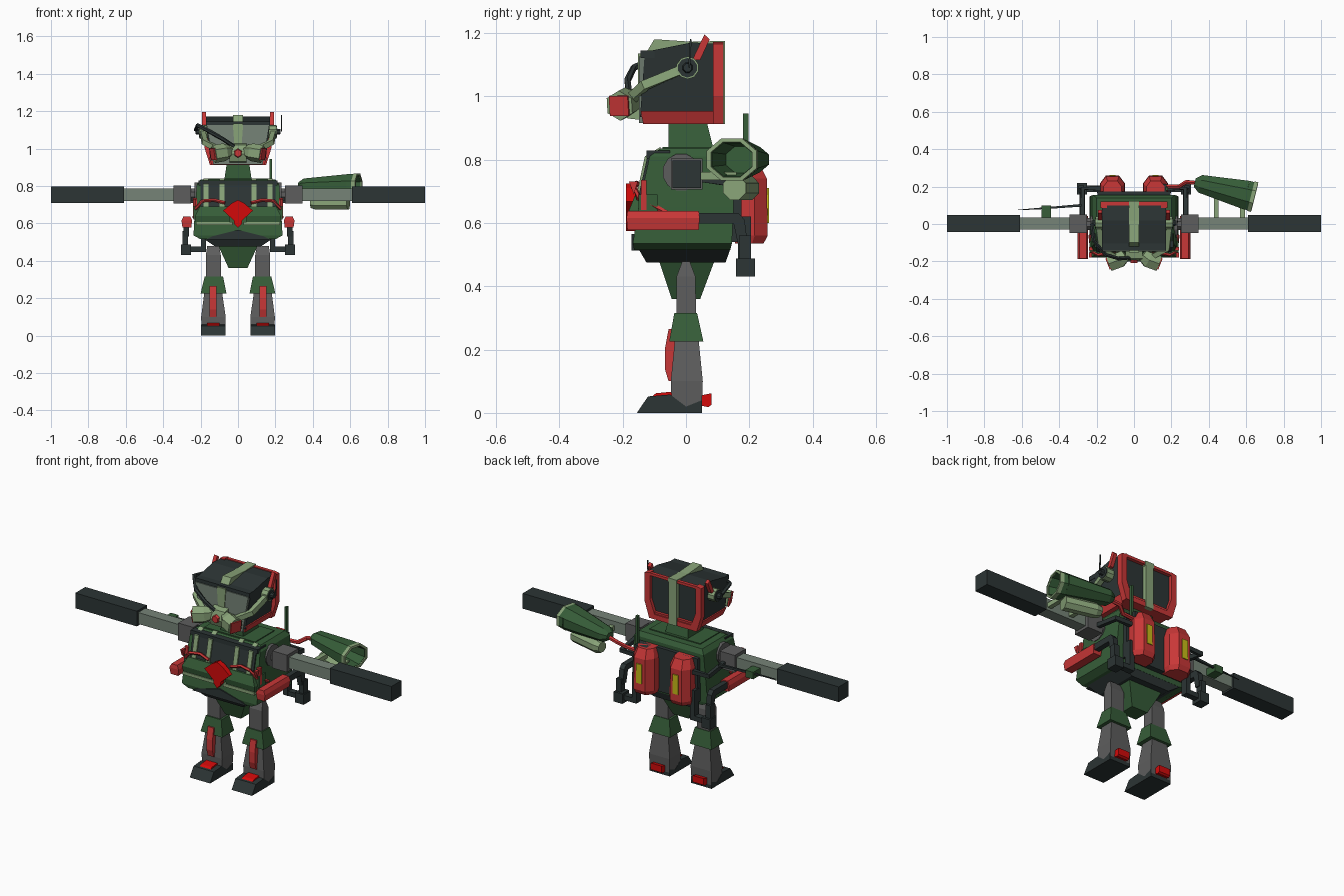
import bpy, bmesh, math
from mathutils import Vector


def mat(name, r, g, b):
    m = bpy.data.materials.new(name)
    m.diffuse_color = (r, g, b, 1)
    return m


DARK = mat("dark_slate", .025, .035, .035)
GREEN = mat("forest_green", .037, .11, .04)
LIGHT = mat("pale_green", .25, .37, .19)
RED = mat("red", .58, .038, .038)
BRIGHT = mat("bright_red", .65, .003, .003)
GRAY = mat("gray", .11, .11, .11)
STONE = mat("gray_green", .18, .23, .185)
YELLOW = mat("yellow", .58, .5, .01)


def finish(name, bm, m, mirror):
    bmesh.ops.recalc_face_normals(bm, faces=bm.faces)
    me = bpy.data.meshes.new(name)
    bm.to_mesh(me)
    bm.free()
    me.materials.append(m)
    ob = bpy.data.objects.new(name, me)
    bpy.context.collection.objects.link(ob)
    if mirror:
        ob.modifiers.new("Mirror", 'MIRROR')
    return ob


def loft(name, rings, m, mirror=False, caps=(True, True)):
    """Skin a list of equally sized point rings."""
    bm = bmesh.new()
    vs = [[bm.verts.new(p) for p in r] for r in rings]
    n = len(vs[0])
    for a, b in zip(vs, vs[1:]):
        for i in range(n):
            bm.faces.new((a[i], a[(i + 1) % n], b[(i + 1) % n], b[i]))
    if caps[0]:
        bm.faces.new(vs[0])
    if caps[1]:
        bm.faces.new(vs[-1])
    return finish(name, bm, m, mirror)


def taper(name, levels, m, mirror=False):
    """Stack of rectangles: (z, x0, x1, y0, y1)."""
    return loft(name, [[(a, c, z), (b, c, z), (b, d, z), (a, d, z)]
                       for z, a, b, c, d in levels], m, mirror)


def box(name, x0, x1, y0, y1, z0, z1, m, mirror=False):
    return taper(name, [(z0, x0, x1, y0, y1), (z1, x0, x1, y0, y1)], m, mirror)


def side(name, x0, x1, pts, m, mirror=False):
    """Extrude a (y, z) outline along x."""
    return loft(name, [[(x, y, z) for y, z in pts] for x in (x0, x1)], m, mirror)


def front(name, y0, y1, pts, m, mirror=False):
    """Extrude an (x, z) outline along y."""
    return loft(name, [[(x, y, z) for x, z in pts] for y in (y0, y1)], m, mirror)


def sweep(name, stops, n, m, mirror=False, caps=(True, True)):
    """Round section along stops of (point, radius); may double back to form a bore."""
    ps = [Vector(p) for p, r in stops]
    rings, last = [], None
    for i, (p, r) in enumerate(stops):
        d = ps[min(i + 1, len(ps) - 1)] - ps[max(i - 1, 0)]
        if d.length < 1e-6:
            d = last.copy()
        d.normalize()
        if last and d.dot(last) < -.3:
            d = -d
        last = d
        up = Vector((0, 0, 1)) if abs(d.z) < .9 else Vector((0, 1, 0))
        u = d.cross(up).normalized()
        v = u.cross(d)
        rings.append([ps[i] + r * (math.cos(t) * u + math.sin(t) * v)
                      for t in (2 * math.pi * (k + .5) / n for k in range(n))])
    return loft(name, rings, m, mirror, caps)


def pipe(name, pts, r, n, m, mirror=False):
    return sweep(name, [(p, r) for p in pts], n, m, mirror)


# Head shell, visor and red back frame
side_pts = [(-.145, .935), (.1, .935), (.1, 1.165), (.02, 1.17), (-.13, 1.14)]
head = side("head", -.172, .172, side_pts, DARK)
for v in head.data.vertices:
    v.co.x *= .85 + .15 * min(1, (v.co.z - .93) / .2)
taper("head_base", [(.912, -.14, .14, -.135, .11), (.953, -.157, .157, -.143, .115)], RED)
front("visor", -.148, -.13, [(-.132, .915), (.132, .915), (.168, 1.125), (-.168, 1.125)], STONE)
box("visor_brow", -.172, .172, -.143, -.1, 1.12, 1.145, DARK)
front("back_frame_side", .085, .119, [(.105, .912), (.15, .912), (.178, 1.0), (.178, 1.165),
                                     (.145, 1.172), (.145, 1.02)], RED, True)
box("back_frame_top", -.15, .15, .1, .119, 1.155, 1.17, RED)
box("back_frame_bottom", -.13, .13, .09, .119, .912, .94, RED)
# Pale crest running over the head
side("crest_top", -.027, .027, [(-.145, 1.12), (-.13, 1.13), (-.1, 1.18), (.02, 1.172),
                                (.123, 1.175), (.123, 1.15), (-.1, 1.13)], LIGHT)
box("crest_back", -.025, .025, .1, .123, .912, 1.17, LIGHT)
front("crest_front", -.152, -.14, [(-.018, 1.0), (.018, 1.0), (.028, 1.135), (-.028, 1.135)], LIGHT)
# Ear discs, red fins, aerial
sweep("ear_ring", [((.16, .005, 1.09), .036), ((.205, .005, 1.09), .036)], 10, LIGHT, True)
sweep("ear_disc", [((.2, .005, 1.09), .031), ((.209, .005, 1.09), .031)], 10, DARK, True)
sweep("ear_hub", [((.205, .005, 1.09), .018), ((.228, .005, 1.09), .014)], 8, DARK, True)
side("ear_fin", .172, .192, [(.02, 1.115), (.045, 1.115), (.075, 1.18), (.058, 1.195)], RED, True)
pipe("ear_aerial", [(.232, .01, 1.09), (.232, .015, 1.18)], .004, 4, DARK)
# Breathing mask: straps, muzzle, filters and hose
pipe("mask_strap", [(.19, 0, 1.09), (.178, -.13, 1.035), (.09, -.18, .985)], .02, 4, LIGHT, True)
side("muzzle", -.045, .045, [(-.14, .925), (-.185, .93), (-.2, .97), (-.185, 1.02), (-.14, 1.03)], LIGHT)
sweep("muzzle_valve", [((0, -.19, .975), .025), ((0, -.208, .975), .02)], 6, RED)
sweep("filter", [((.045, -.165, .985), .034), ((.075, -.19, .98), .048),
                 ((.13, -.21, .97), .048)], 6, LIGHT, True)
sweep("filter_cap", [((.128, -.209, .9705), .045), ((.137, -.2125, .969), .045)], 4, RED, True)
pipe("mask_hose", [(-.225, .0, 1.1), (-.215, -.09, 1.125), (-.15, -.165, 1.09),
                   (-.08, -.185, 1.05), (-.02, -.18, 1.01)], .011, 6, DARK)
# Neck and torso
taper("neck", [(.82, -.075, .075, -.055, .09), (.92, -.06, .06, -.055, .065)], GREEN)
taper("torso", [(.515, -.2, .2, -.164, .14), (.535, -.238, .238, -.168, .145),
                (.65, -.232, .232, -.15, .15), (.81, -.22, .22, -.115, .155),
                (.835, -.2, .2, -.08, .14)], GREEN)
taper("waist", [(.475, -.12, .12, -.125, .125), (.518, -.185, .185, -.15, .14)], DARK)
front("belly_point", -.172, -.14, [(-.17, .513), (.17, .513), (.14, .53), (0, .565), (-.14, .53)], DARK)
taper("pelvis", [(.36, -.05, .05, -.045, .045), (.48, -.105, .105, -.085, .09)], GREEN)
box("collar", -.16, .16, -.075, .1, .828, .84, GREEN)
# Chest bib, straps, pouches and trim
side("bib", -.2, .2, [(-.15, .685), (-.122, .81), (-.09, .825), (-.09, .685)], DARK)
for i, x in enumerate((.085, .172)):
    side(f"chest_strap_{i}", x - .013, x + .013,
         [(-.157, .685), (-.13, .81), (-.08, .84), (-.08, .685)], LIGHT, True)
box("collar_bar", -.212, .212, -.125, -.05, .803, .828, DARK)
taper("pouch", [(.6, .045, .225, -.172, -.12), (.64, .045, .23, -.18, -.12),
                (.69, .05, .205, -.16, -.12)], GREEN, True)
box("pouch_trim", .03, .225, -.178, -.14, .59, .608, LIGHT, True)
pipe("chest_tube", [(.235, -.06, .63), (.225, -.15, .68), (.19, -.165, .72), (.13, -.155, .725),
                    (.07, -.165, .71)], .009, 5, RED, True)
box("side_pouch", .205, .238, -.15, -.09, .62, .69, GREEN, True)
side("side_clip", .225, .24, [(-.18, .73), (-.152, .73), (-.165, .69)], RED, True)
box("side_bar", .218, .24, -.142, -.124, .64, .735, RED, True)
front("chest_badge", -.19, -.16, [(0, .575), (.022, .6), (.022, .615), (.08, .668), (.03, .71),
                                 (0, .725), (-.03, .71), (-.08, .668), (-.022, .615), (-.022, .6)], BRIGHT)
# Shoulders and outstretched arms
sweep("shoulder", [((.18, -.015, .76), .06), ((.232, -.015, .76), .06)], 12, GRAY, True)
sweep("shoulder_hub", [((.23, 0, .755), .035), ((.252, 0, .755), .035)], 8, GRAY, True)
box("shoulder_block", .25, .345, -.048, .052, .705, .803, GRAY, True)
box("upper_arm", .345, .61, -.03, .035, .72, .785, STONE, True)
box("forearm", .61, 1, -.042, .048, .71, .797, DARK, True)
# Backpack, tanks and mast
box("backpack", -.195, .195, .13, .175, .54, .79, DARK)
for s, tag in ((1, "right"), (-1, "left")):
    ring = [(.065, .0), (.065, .06), (.035, .1), (-.035, .1), (-.065, .06), (-.065, .0)]
    loft(f"tank_{tag}", [[(s * .115 + x * k, .155 + y * k, z) for x, y in ring]
                         for z, k in ((.535, .9), (.56, 1.03), (.74, 1.0), (.79, .75))], RED)
    box(f"tank_label_{tag}", s * .115 - .017, s * .115 + .017, .254, .262, .6, .71, YELLOW)
box("tank_valve", .1, .175, .165, .215, .755, .79, DARK)
box("mast", .168, .182, .18, .198, .76, .945, GREEN)
# Control arms with red armrests
taper("armrest", [(.578, .25, .297, -.185, .04), (.615, .245, .302, -.188, .043),
                  (.637, .255, .292, -.185, .04)], RED, True)
side("armrest_rail", .262, .292, [(.04, .598), (.15, .598), (.165, .53), (.195, .53),
                                  (.185, .61), (.165, .632), (.04, .632)], DARK, True)
box("control_elbow", .25, .305, .158, .218, .43, .487, DARK, True)
box("control_drop", .268, .298, .168, .205, .48, .56, DARK, True)
box("control_link", .17, .255, .17, .205, .448, .475, DARK, True)
box("control_mount", .17, .198, .165, .205, .45, .62, DARK, True)
pipe("pack_bracket", [(.18, .19, .72), (.275, .19, .72), (.275, .05, .74)], .016, 4, DARK, True)
# Cannon behind the right arm, slightly flattened, with an open bore
cannon = [sweep("cannon", [((.325, .222, .8), .025), ((.355, .215, .8), .052), ((.6, .155, .8), .084)],
                8, GREEN, caps=(True, False)),
          sweep("cannon_bore", [((.6, .155, .8), .084), ((.64, .145, .8), .084), ((.64, .145, .8), .07),
                                ((.52, .175, .8), .055)], 8, GREEN, caps=(False, True)),
          sweep("muzzle_rim", [((.625, .149, .8), .088), ((.645, .144, .8), .088),
                               ((.646, .1437, .8), .073), ((.625, .149, .8), .069)],
                8, LIGHT, caps=(False, False))]
for ob in cannon:
    for v in ob.data.vertices:
        v.co.z = .8 + (v.co.z - .8) * .82
sweep("lower_barrel", [((.39, .2, .71), .03), ((.42, .195, .71), .04), ((.59, .153, .71), .04)], 8, LIGHT)
for i, x in enumerate((.44, .58)):
    box(f"cannon_brace_{i}", x - .013, x + .013, .03, .16, .735, .76, LIGHT)
pipe("cannon_hose", [(.33, .22, .79), (.28, .225, .78), (.24, .2, .755), (.17, .2, .75)], .012, 6, RED)
# Thin spike behind the left arm
sweep("spike", [((-.62, .075, .75), .002), ((-.47, .085, .75), .007), ((-.28, .1, .75), .01)], 4, DARK)
box("spike_clamp", -.495, -.445, .03, .1, .725, .765, GREEN)
# Legs
taper("thigh", [(.29, .092, .172, -.03, .032), (.43, .092, .172, -.03, .03),
                (.478, .1, .165, -.012, .012)], GRAY, True)
taper("knee_guard", [(.225, .062, .2, -.053, .055), (.315, .08, .178, -.037, .035)], GREEN, True)
taper("shin", [(.02, .07, .195, -.045, .05), (.1, .066, .197, -.048, .053),
               (.23, .085, .18, -.035, .04)], GRAY, True)
side("shin_strip", .115, .153, [(-.04, .1), (-.055, .1), (-.067, .14), (-.067, .2),
                                (-.055, .265), (-.035, .265)], RED, True)
side("foot", .068, .197, [(-.155, 0), (.05, 0), (.05, .04), (0, .02), (-.05, .058), (-.12, .052)], DARK, True)
side("toe_plate", .098, .167, [(-.11, .05), (-.045, .05), (-.045, .067), (-.095, .062)], BRIGHT, True)
side("heel", .098, .168, [(.04, .025), (.07, .018), (.08, .025), (.08, .062), (.045, .055)], BRIGHT, True)
